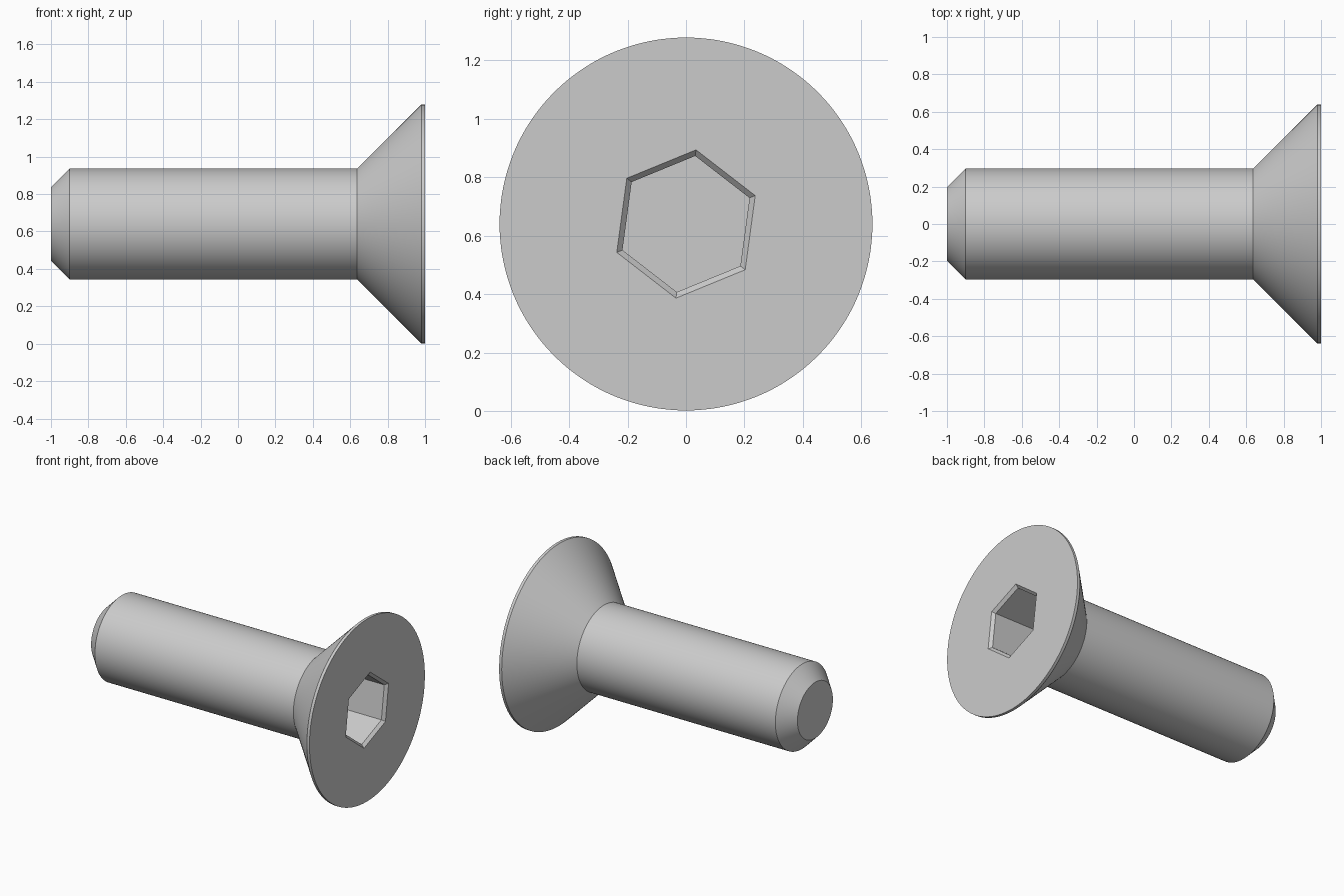
import bpy, bmesh
from math import cos, sin, radians, tau

cube = bpy.data.objects.get("Cube")
if cube:
    bpy.data.objects.remove(cube, do_unlink=True)

AXIS_Z = 0.64      # height of the screw axis
SEGMENTS = 128

steel = bpy.data.materials.new("grey steel")
steel.use_nodes = True
colour = (0.6, 0.6, 0.6, 1)
steel.diffuse_color = colour
steel.node_tree.nodes["Principled BSDF"].inputs["Base Color"].default_value = colour


def lathe(name, profile, sides, turn=0.0):
    """Closed solid around the x axis from (x, radius) stations."""
    bm = bmesh.new()
    rings = []
    for x, r in profile:
        angles = [turn + tau * i / sides for i in range(sides)]
        rings.append([bm.verts.new((x, r * cos(a), r * sin(a))) for a in angles])
    for low, high in zip(rings, rings[1:]):
        for i in range(sides):
            j = (i + 1) % sides
            bm.faces.new((low[i], low[j], high[j], high[i]))
    bm.faces.new(rings[0])
    bm.faces.new(rings[-1])
    bmesh.ops.recalc_face_normals(bm, faces=bm.faces)
    mesh = bpy.data.meshes.new(name)
    bm.to_mesh(mesh)
    bm.free()
    mesh.materials.append(steel)
    obj = bpy.data.objects.new(name, mesh)
    obj.location.z = AXIS_Z
    bpy.context.collection.objects.link(obj)
    return obj


# Chamfered tip, shank, countersunk head and thin rim
screw = lathe("countersunk_screw", [
    (-1, 0.196), (-0.9, 0.297), (0.637, 0.297), (0.98, 0.638), (1, 0.638),
], SEGMENTS)

# Hexagonal socket with a chamfered mouth
cutter = lathe("socket_cutter", [
    (0.64, 0.235), (0.98, 0.235), (1, 0.256), (1.02, 0.277),
], 6, radians(22.3))
cutter.hide_render = True

socket = screw.modifiers.new("hex socket", "BOOLEAN")
socket.operation = "DIFFERENCE"
socket.solver = "EXACT"
socket.object = cutter

bpy.ops.object.select_all(action="DESELECT")
bpy.context.view_layer.objects.active = screw
screw.select_set(True)
bpy.ops.object.modifier_apply(modifier=socket.name)
bpy.data.objects.remove(cutter, do_unlink=True)
bpy.ops.object.shade_smooth_by_angle(angle=radians(20))
